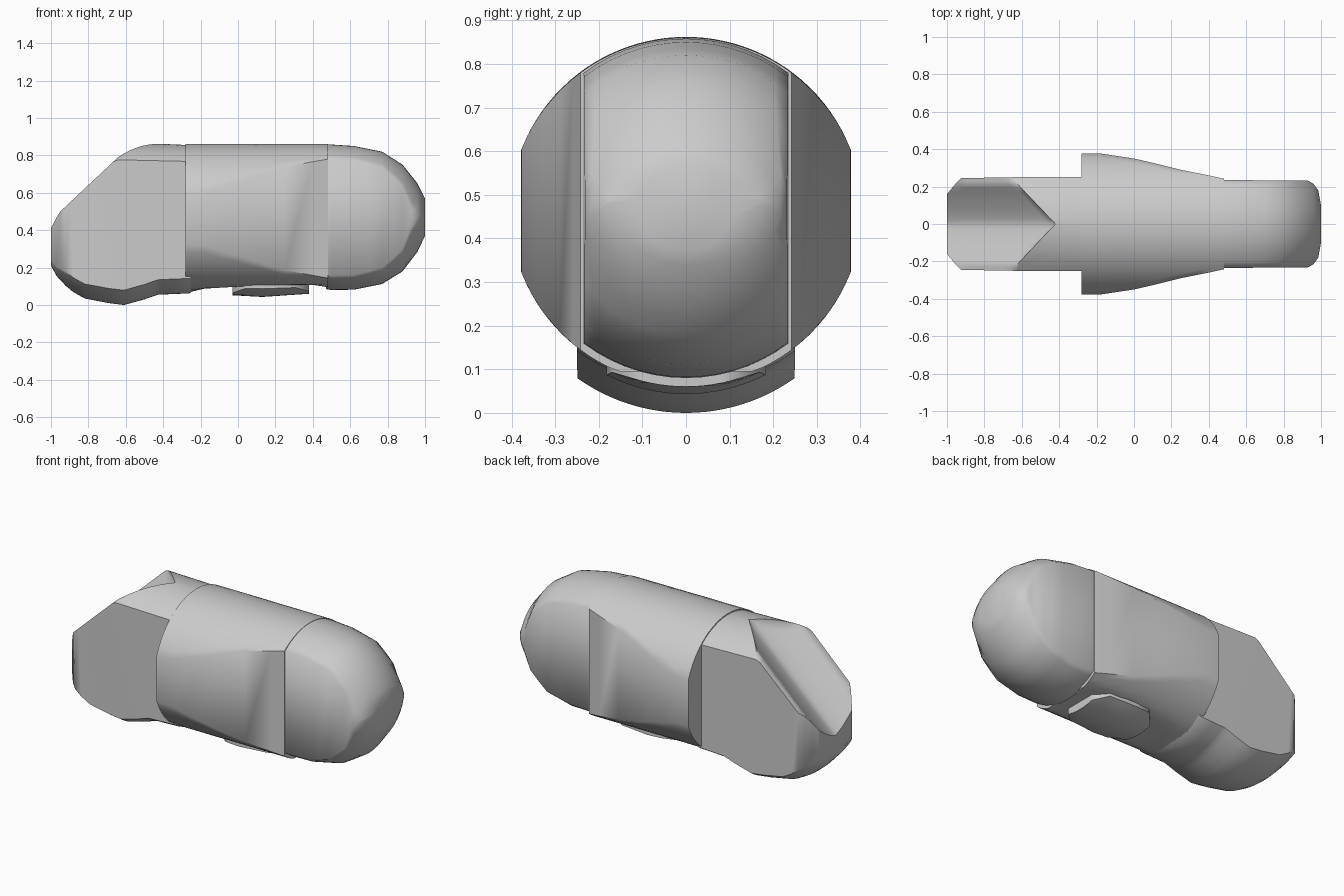
import bpy, bmesh, math

if "Cube" in bpy.data.objects:
    bpy.data.objects.remove(bpy.data.objects["Cube"])


def lerp(table, x):
    """Piecewise linear lookup in a list of (x, value)."""
    for (x0, v0), (x1, v1) in zip(table, table[1:]):
        if x <= x1:
            return v0 + (v1 - v0) * max(0, x - x0) / (x1 - x0)
    return table[-1][1]


def loft(name, xs, top, bottom, width, n=12, radius=None, low_radius=None,
         base=None, face=None, smooth=45):
    """Skin round sections, sliced flat at +-width, along x.
    With a base, the underside is an arc from base, cut flat at bottom."""
    bm = bmesh.new()
    rings = []
    for x in xs:
        zt, zb, w = lerp(top, x), lerp(bottom, x), lerp(width, x)
        r = radius or max(min(0.405, (zt - zb) / 2), w * 1.03)
        rl = low_radius or r
        a = math.asin(min(1, w / r))
        upper, lower = [], []
        for i in range(n + 1):
            t = a * (2 * i / n - 1)
            y = r * math.sin(t)
            x_up, z_up = x, zt - r * (1 - math.cos(t))
            drop = rl - math.sqrt(max(0, rl * rl - y * y))
            z_low = zb + drop if base is None else max(zb, base + drop)
            if face:
                x_up, z_up = face(x, y, z_up)
            z_up = max(z_up, z_low + 0.005)
            upper.append(bm.verts.new((x_up, y, z_up)))
            lower.append(bm.verts.new((x, y, z_low)))
        rings.append(upper + lower[::-1])
    m = len(rings[0])
    for p, q in zip(rings, rings[1:]):
        for i in range(m):
            j = (i + 1) % m
            bm.faces.new((p[i], p[j], q[j], q[i]))
    # End caps as strips between upper and lower arcs
    for ring in (rings[0], rings[-1]):
        for i in range(n):
            bm.faces.new((ring[i], ring[i + 1], ring[m - 2 - i], ring[m - 1 - i]))
    bmesh.ops.recalc_face_normals(bm, faces=bm.faces)
    mesh = bpy.data.meshes.new(name)
    bm.to_mesh(mesh)
    bm.free()
    ob = bpy.data.objects.new(name, mesh)
    bpy.context.collection.objects.link(ob)
    bpy.ops.object.select_all(action='DESELECT')
    bpy.context.view_layer.objects.active = ob
    ob.select_set(True)
    bpy.ops.object.shade_smooth_by_angle(angle=math.radians(smooth))


def nose_face(x, y, z):
    """Sloping dished face whose upper rim runs to a point at x = TIP."""
    t = min(1, abs(y) / 0.21)
    xs = x - 0.2 * t * lerp([(-0.93, 0), (TIP, 1), (-0.22, 0)], x)
    if x < TIP - 0.001:
        z = min(z, 0.5 + 0.94 * (xs + 0.95) - 0.135 * (1 - t ** 1.4))
    return xs, z


# Nose with dished sloping face
TIP = -0.42
loft("nose", [-1, -0.97, -0.95, -0.92, -0.88, -0.82, -0.75, -0.69, -0.61, -0.55,
              -0.5, -0.46, -0.425, TIP, -0.35, -0.26, -0.22],
     top=[(-1, 0.862), (-0.42, 0.862), (-0.2, 0.852)],
     bottom=[(-1, 0.21), (-0.97, 0.155), (-0.9, 0.08), (-0.82, 0.035), (-0.69, 0.01),
             (-0.61, 0.0), (-0.5, 0.03), (-0.43, 0.055), (-0.26, 0.062), (-0.22, 0.09)],
     width=[(-1, 0.16), (-0.95, 0.22), (-0.92, 0.245), (-0.48, 0.25), (-0.2, 0.25)],
     n=24, radius=0.405, low_radius=0.43, face=nose_face)

# Flared middle body, its underside cut flat along the centre
loft("middle_body", [-0.28, -0.18, -0.1, 0, 0.1, 0.25, 0.4, 0.48],
     top=[(-0.28, 0.862), (-0.12, 0.862), (0.48, 0.86)],
     bottom=[(-0.28, 0.062), (-0.22, 0.085), (0, 0.098), (0.4, 0.108), (0.48, 0.095)],
     width=[(-0.28, 0.378), (-0.18, 0.377), (0, 0.35), (0.1, 0.327), (0.25, 0.29),
            (0.4, 0.26), (0.48, 0.242)], n=20, radius=0.405, base=0.064)

# Rounded tail
loft("tail", [0.47, 0.5, 0.62, 0.7, 0.77, 0.83, 0.88, 0.93, 0.96, 0.985, 1],
     top=[(0.47, 0.858), (0.5, 0.858), (0.62, 0.85), (0.77, 0.82), (0.88, 0.75),
          (0.96, 0.65), (1, 0.57)],
     bottom=[(0.47, 0.085), (0.5, 0.08), (0.62, 0.082), (0.77, 0.112), (0.88, 0.18),
             (0.96, 0.285), (1, 0.37)],
     width=[(0.47, 0.235), (0.93, 0.232), (0.96, 0.215), (0.985, 0.18), (1, 0.1)],
     n=14, smooth=60)

# Belly pad
loft("belly_pad", [-0.03, 0.04, 0.13, 0.22, 0.31, 0.38],
     top=[(-0.03, 0.2), (0.38, 0.2)],
     bottom=[(-0.03, 0.052), (0.13, 0.043), (0.38, 0.06)],
     width=[(-0.03, 0.1), (0.04, 0.175), (0.13, 0.182), (0.31, 0.17), (0.38, 0.1)],
     n=10, radius=0.4)
